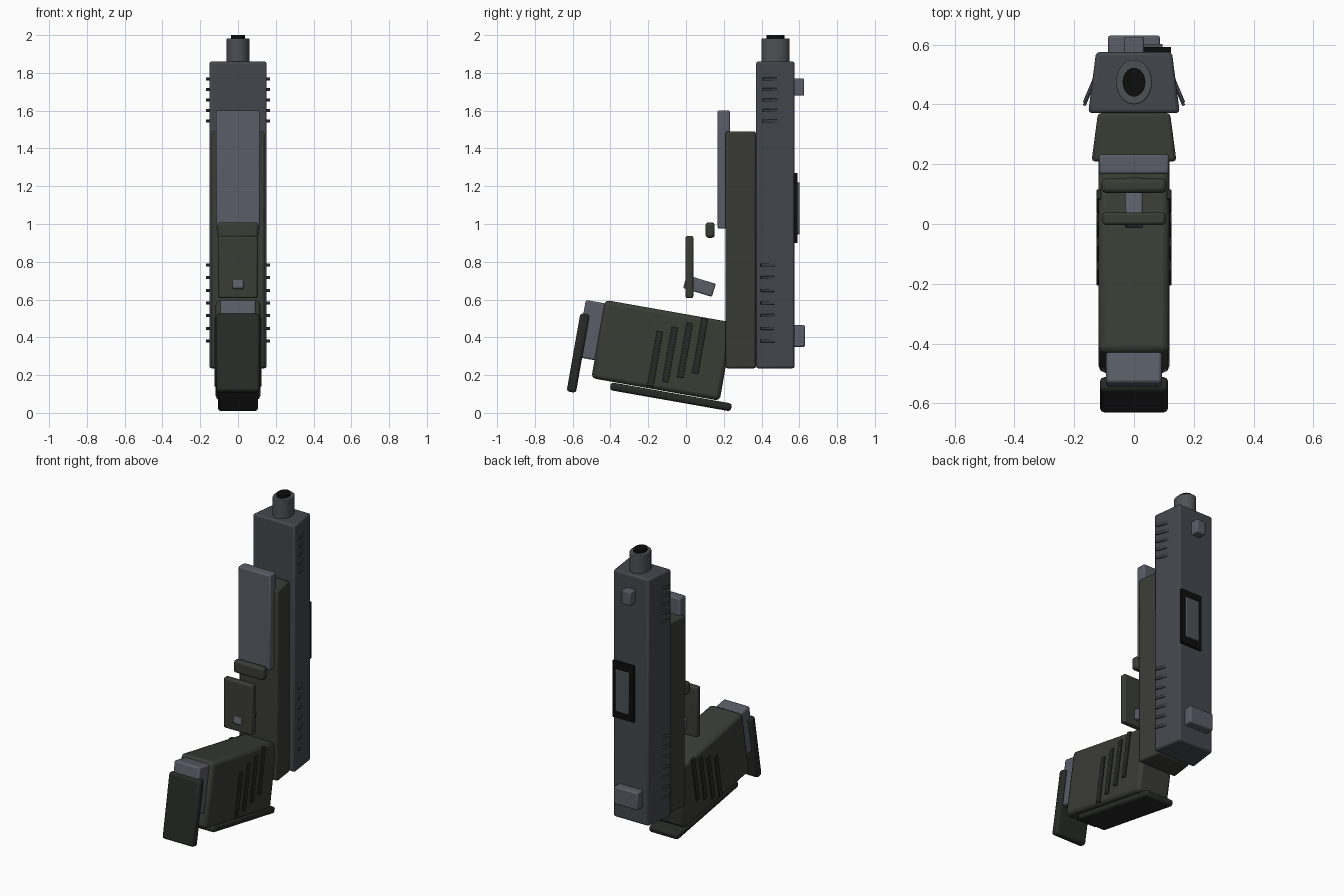
import bpy, bmesh
from math import radians, sin, cos

if "Cube" in bpy.data.objects:
    bpy.data.objects.remove(bpy.data.objects["Cube"])

def mat(name, c):
    m = bpy.data.materials.new(name)
    m.diffuse_color = (*c, 1)
    m.use_nodes = True
    m.node_tree.nodes["Principled BSDF"].inputs["Base Color"].default_value = m.diffuse_color
    return m

STEEL = mat("dark_steel", (0.055, 0.064, 0.075))
POLYMER = mat("polymer", (0.042, 0.045, 0.036))
GREY = mat("grey_metal", (0.10, 0.11, 0.135))
TUBE = mat("barrel_metal", (0.075, 0.083, 0.09))
RUBBER = mat("rubber", (0.02, 0.023, 0.02))
BLACK = mat("black", (0.004, 0.004, 0.004))

def finish(name, bm, m, loc, rot=(0, 0, 0), bevel=0.0):
    bmesh.ops.recalc_face_normals(bm, faces=bm.faces)
    me = bpy.data.meshes.new(name)
    bm.to_mesh(me)
    bm.free()
    o = bpy.data.objects.new(name, me)
    bpy.context.collection.objects.link(o)
    o.location = loc
    o.rotation_euler = rot
    me.materials.append(m)
    if bevel:
        b = o.modifiers.new("Bevel", 'BEVEL')
        b.width, b.segments = bevel, 2
    bpy.context.view_layer.objects.active = o
    o.select_set(True)
    bpy.ops.object.shade_smooth_by_angle(angle=radians(35))
    o.select_set(False)
    return o

def box(name, loc, size, m, rx=0, rz=0, bevel=0.0, back=1.0):
    """Box; back scales the width of its +y face to make a trapezoid."""
    bm = bmesh.new()
    bmesh.ops.create_cube(bm, size=1)
    for v in bm.verts:
        if v.co.y > 0:
            v.co.x *= back
        v.co.x, v.co.y, v.co.z = (v.co[i] * size[i] for i in range(3))
    return finish(name, bm, m, loc, (radians(rx), 0, radians(rz)), bevel)

def tube(name, y, z0, z1, rx, ry, m, bevel=0.0):
    bm = bmesh.new()
    bmesh.ops.create_cone(bm, cap_ends=True, segments=32, radius1=1, radius2=1, depth=1)
    for v in bm.verts:
        v.co.x, v.co.y, v.co.z = v.co.x * rx, v.co.y * ry, v.co.z * (z1 - z0)
    return finish(name, bm, m, (0, y, (z0 + z1) / 2), bevel=bevel)

# Slide and frame, both narrowing towards the back
box("slide", (0, 0.473, 1.048), (0.306, 0.204, 1.625), STEEL, bevel=0.012, back=0.83)
box("frame", (0, 0.29, 0.863), (0.284, 0.162, 1.255), POLYMER, bevel=0.012, back=0.85)
box("dust_cover", (0, 0.2, 1.288), (0.234, 0.066, 0.625), GREY, bevel=0.008)

# Barrel and bore plug
tube("barrel", 0.474, 1.8, 1.982, 0.06, 0.074, TUBE, bevel=0.004)
tube("bore", 0.474, 1.85, 2.0, 0.038, 0.048, BLACK)

# Raised serrations on both sides of the slide
levels = [1.767 - 0.0555 * i for i in range(5)] + [0.783 - 0.067 * i for i in range(7)]
for i, z in enumerate(levels):
    for s in (1, -1):
        box(f"serration_{i}_{'right' if s > 0 else 'left'}",
            (s * 0.147, 0.452 if i < 5 else 0.442, z), (0.01, 0.1, 0.016),
            STEEL, rz=s * 23, bevel=0.002)

# Sights and ejection port
box("front_sight", (0, 0.59, 1.725), (0.066, 0.072, 0.09), GREY, bevel=0.006)
box("rear_sight", (0, 0.595, 0.407), (0.174, 0.07, 0.115), GREY, bevel=0.008)
box("ejection_port", (0.046, 0.582, 1.085), (0.154, 0.018, 0.37), BLACK)
box("port_insert", (0.046, 0.59, 1.083), (0.1, 0.024, 0.275), TUBE, bevel=0.004)

# Trigger and its guard
box("guard_front", (0, 0.128, 0.968), (0.216, 0.048, 0.082), POLYMER, bevel=0.014)
box("guard_bottom", (0, 0.018, 0.772), (0.21, 0.042, 0.33), POLYMER, bevel=0.01)
box("trigger", (0, 0.071, 0.672), (0.06, 0.16, 0.072), GREY, rx=-17, bevel=0.008)

# Grip group, all tilted by the same angle
T = -10
box("grip", (0, -0.125, 0.331), (0.236, 0.69, 0.42), POLYMER, rx=T, bevel=0.022)
box("backstrap", (0, -0.08, 0.085), (0.212, 0.65, 0.042), RUBBER, rx=T, bevel=0.014)
box("magazine", (0, -0.471, 0.432), (0.186, 0.175, 0.306), GREY, rx=T, bevel=0.01)
box("magazine_base", (0, -0.571, 0.317), (0.228, 0.05, 0.42), RUBBER, rx=T, bevel=0.014)
for i in range(4):
    for s in (1, -1):
        box(f"grip_strip_{i}_{'right' if s > 0 else 'left'}",
            (s * 0.117, -0.164 + 0.0793 * i, 0.286 + 0.0227 * i),
            (0.016, 0.033, 0.295), BLACK if i < 0 else RUBBER, rx=T, bevel=0.003)
